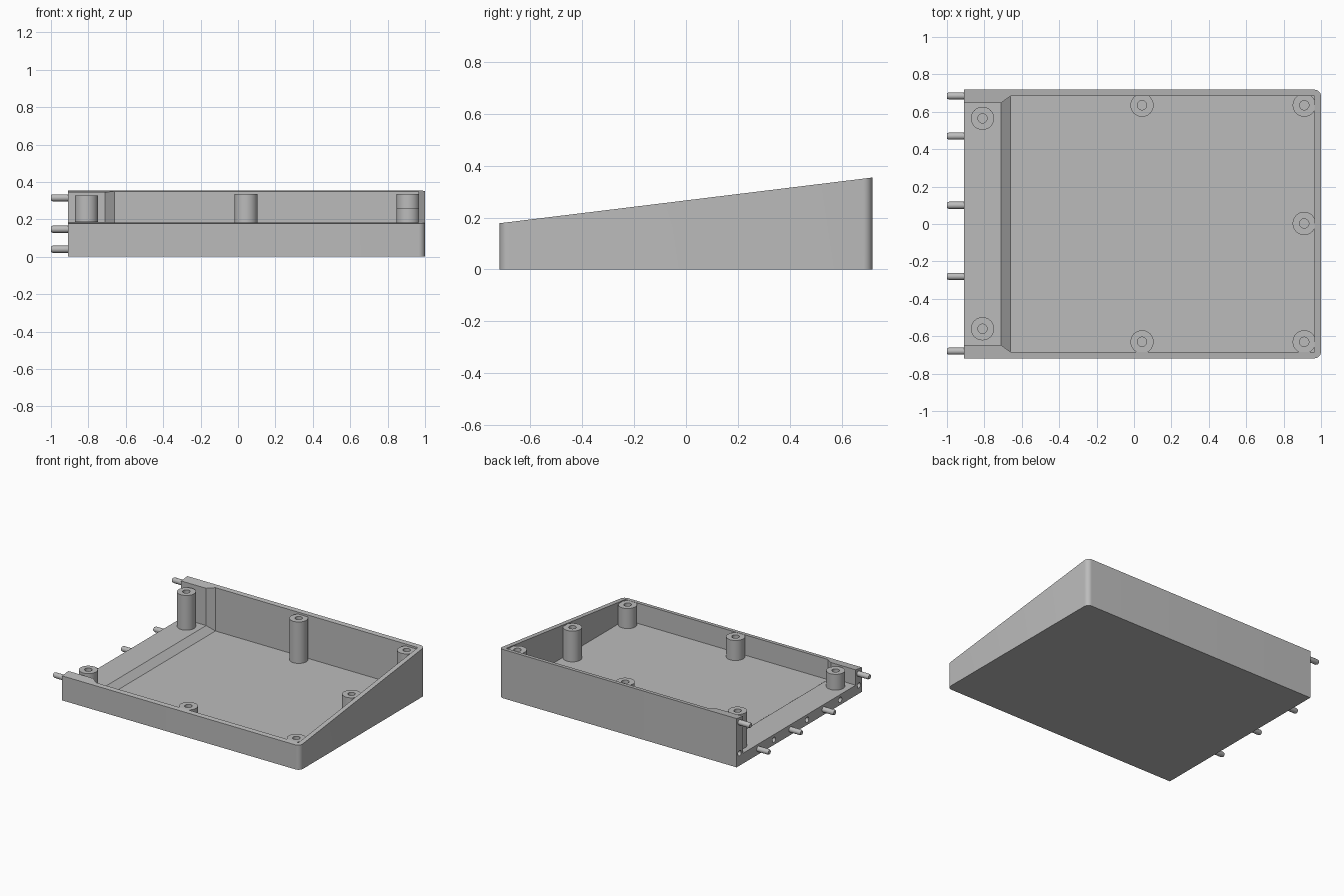
import bpy, bmesh, math
from mathutils import Matrix, Vector

if "Cube" in bpy.data.objects:
    bpy.data.objects.remove(bpy.data.objects["Cube"])

grey = bpy.data.materials.new("plain grey")
grey.use_nodes = True
grey.diffuse_color = (0.5, 0.5, 0.5, 1)
grey.node_tree.nodes["Principled BSDF"].inputs["Base Color"].default_value = (0.5, 0.5, 0.5, 1)

LEFT, RIGHT, HALF_Y = -0.91, 1.0, 0.718
WALL, THICK, FLOOR, LIP = 0.034, 0.07, 0.035, 0.075
MID_Z, SLOPE = 0.266, 0.1226
SIDES = 32


def rim(y):
    """Height of the sloping rim at depth y."""
    return MID_Z + SLOPE * y


def finish(bm, name):
    bmesh.ops.recalc_face_normals(bm, faces=bm.faces)
    mesh = bpy.data.meshes.new(name)
    bm.to_mesh(mesh)
    bm.free()
    mesh.materials.append(grey)
    ob = bpy.data.objects.new(name, mesh)
    bpy.context.collection.objects.link(ob)
    return ob


def loft(name, loops):
    """Skin a list of matching point loops and cap both ends."""
    bm = bmesh.new()
    rings = [[bm.verts.new(p) for p in loop] for loop in loops]
    n = len(rings[0])
    for a, b in zip(rings, rings[1:]):
        for i in range(n):
            j = (i + 1) % n
            bm.faces.new((a[i], a[j], b[j], b[i]))
    bm.faces.new(rings[0])
    bm.faces.new(rings[-1])
    return finish(bm, name)


def lathe(name, profile, place, axis="Z"):
    """Turn (radius, height) pairs about an axis through place."""
    turn = Matrix.Rotation(math.pi / 2, 4, "Y") if axis == "X" else Matrix()
    move = Matrix.Translation(place) @ turn
    loops = []
    for r, h in profile:
        angles = [2 * math.pi * i / SIDES for i in range(SIDES)]
        loops.append([move @ Vector((r * math.cos(a), r * math.sin(a), h)) for a in angles])
    return loft(name, loops)


def smooth(ob):
    bpy.ops.object.select_all(action="DESELECT")
    ob.select_set(True)
    bpy.context.view_layer.objects.active = ob
    bpy.ops.object.shade_smooth_by_angle(angle=math.radians(30))


def cut(ob, cutter):
    cutter.hide_render = True
    bpy.context.view_layer.objects.active = ob
    mod = ob.modifiers.new("cut", "BOOLEAN")
    mod.operation, mod.solver, mod.object = "DIFFERENCE", "EXACT", cutter
    bpy.ops.object.modifier_apply(modifier=mod.name)
    bpy.data.objects.remove(cutter)


# Outer block: two rounded corners on the closed side, sloping top
R = 0.035
outline = [(LEFT, -HALF_Y)]
for side, start in ((-1, -90), (1, 0)):
    for i in range(9):
        a = math.radians(start + 90 * i / 8)
        outline.append((RIGHT - R + R * math.cos(a), side * (HALF_Y - R) + R * math.sin(a)))
outline.append((LEFT, HALF_Y))
tray = loft("tray", [[(x, y, 0) for x, y in outline],
                     [(x, y, rim(y)) for x, y in outline]])


# Cavity: narrow mouth at the open side, bevelled step, then full width
def section(x, wall, floor):
    w = HALF_Y - wall
    return [(x, -w, floor), (x, w, floor), (x, w, 1), (x, -w, 1)]


cut(tray, loft("cavity", [section(-1.1, THICK, LIP), section(-0.71, THICK, LIP),
                          section(-0.66, WALL, FLOOR), section(RIGHT - WALL, WALL, FLOOR)]))

# Sockets in the open edge, between the pegs
PEG_R = 0.019
for y, z in ((0.685, 0.09), (0.29, 0.037), (-0.09, 0.037), (-0.47, 0.037), (-0.685, 0.06)):
    cut(tray, lathe("socket_cutter", [(PEG_R, -0.09), (PEG_R, 0.09)], (LEFT, y, z), "X"))
smooth(tray)

# Pegs along the open edge
for i, (y, z) in enumerate(((0.685, 0.315), (0.47, 0.04), (0.1, 0.04), (-0.28, 0.04), (-0.68, 0.147))):
    smooth(lathe(f"peg_{i + 1}", [(PEG_R - 0.004, -1), (PEG_R, -0.99), (PEG_R, LEFT + 0.01)],
                 (0, y, z), "X"))

# Screw posts with blind holes
POST_R, HOLE_R = 0.062, 0.025
posts = [(-0.81, 0.565), (-0.81, -0.56), (0.043, 0.635), (0.043, -0.63),
         (0.91, 0.635), (0.91, 0.003), (0.91, -0.63)]
for i, (x, y) in enumerate(posts):
    top = rim(y) - 0.008
    base = FLOOR if x > -0.66 else LIP
    smooth(lathe(f"screw_post_{i + 1}",
                 [(POST_R, base - 0.01), (POST_R, top), (HOLE_R, top), (HOLE_R, base + 0.01)],
                 (x, y, 0)))
